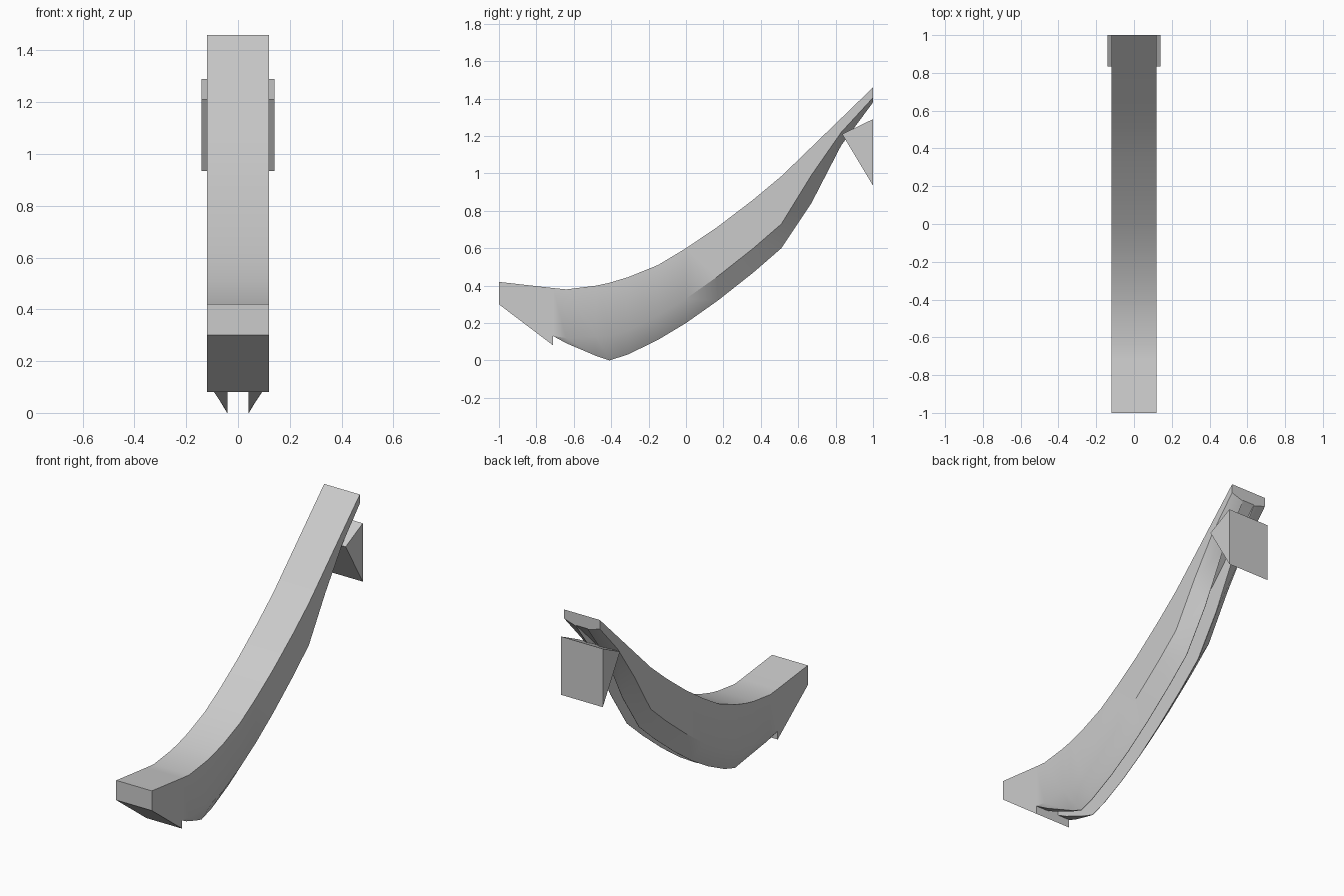
import bpy
import bmesh
import math

cube = bpy.data.objects.get("Cube")
if cube:
    bpy.data.objects.remove(cube)

grey = bpy.data.materials.new("plain grey")
grey.use_nodes = True
grey.diffuse_color = (0.6, 0.6, 0.6, 1)
grey.node_tree.nodes["Principled BSDF"].inputs["Base Color"].default_value = (0.6, 0.6, 0.6, 1)

HALF = 0.12   # half width of the body
SLOT = 0.04   # half width of the slot underneath


def loft(name, rings, smooth):
    """Skin a list of equally long closed rings and cap both ends."""
    bm = bmesh.new()
    rows = [[bm.verts.new(p) for p in ring] for ring in rings]
    n = len(rows[0])
    for a, b in zip(rows, rows[1:]):
        for i in range(n):
            j = (i + 1) % n
            bm.faces.new((a[i], a[j], b[j], b[i]))
    bm.faces.new(rows[0])
    bm.faces.new(rows[-1])
    bmesh.ops.remove_doubles(bm, verts=bm.verts, dist=0.0005)
    bmesh.ops.dissolve_degenerate(bm, edges=bm.edges, dist=0.0005)
    bmesh.ops.recalc_face_normals(bm, faces=bm.faces)
    mesh = bpy.data.meshes.new(name)
    bm.to_mesh(mesh)
    bm.free()
    mesh.materials.append(grey)
    obj = bpy.data.objects.new(name, mesh)
    bpy.context.collection.objects.link(obj)
    if smooth:
        bpy.ops.object.select_all(action='DESELECT')
        obj.select_set(True)
        bpy.context.view_layer.objects.active = obj
        bpy.ops.object.shade_smooth_by_angle(angle=math.radians(35))
    return obj


def section(y, top, side, low, edge, roof):
    """Slotted cross-section: flat top, straight sides, tapered rails."""
    half = [(HALF, top), (HALF, side), (edge, low), (SLOT, low), (SLOT, roof)]
    full = half + [(-x, z) for x, z in reversed(half)]
    return [(x, y, z) for x, z in full]


# Curved body: y, top, side bottom, rail bottom, rail outer x, slot roof
stations = [
    (-1.00, 0.42, 0.30, 0.30, 0.12, 0.30),
    (-0.71, 0.387, 0.08, 0.08, 0.12, 0.08),
    (-0.71, 0.387, 0.13, 0.13, 0.12, 0.28),
    (-0.64, 0.38, 0.12, 0.092, 0.10, 0.28),
    (-0.48, 0.40, 0.13, 0.024, 0.055, 0.29),
    (-0.41, 0.415, 0.13, 0.00, 0.042, 0.30),
    (-0.31, 0.445, 0.16, 0.032, 0.042, 0.33),
    (-0.15, 0.51, 0.24, 0.11, 0.042, 0.40),
    (0.00, 0.60, 0.33, 0.20, 0.042, 0.49),
    (0.17, 0.715, 0.45, 0.32, 0.042, 0.61),
    (0.36, 0.86, 0.60, 0.47, 0.042, 0.76),
    (0.51, 0.985, 0.73, 0.60, 0.042, 0.89),
    (0.67, 1.14, 0.99, 0.84, 0.042, 1.05),
    (0.83, 1.295, 1.22, 1.15, 0.042, 1.22),
    (1.00, 1.46, 1.405, 1.38, 0.042, 1.385),
]
loft("curved_body", [section(*s) for s in stations], True)

# Wedge catch behind the upper end
wedge = [(0.835, 1.21), (1.0, 1.29), (1.0, 0.935)]
loft("rear_wedge", [[(x, y, z) for y, z in wedge] for x in (-0.14, 0.14)], False)
